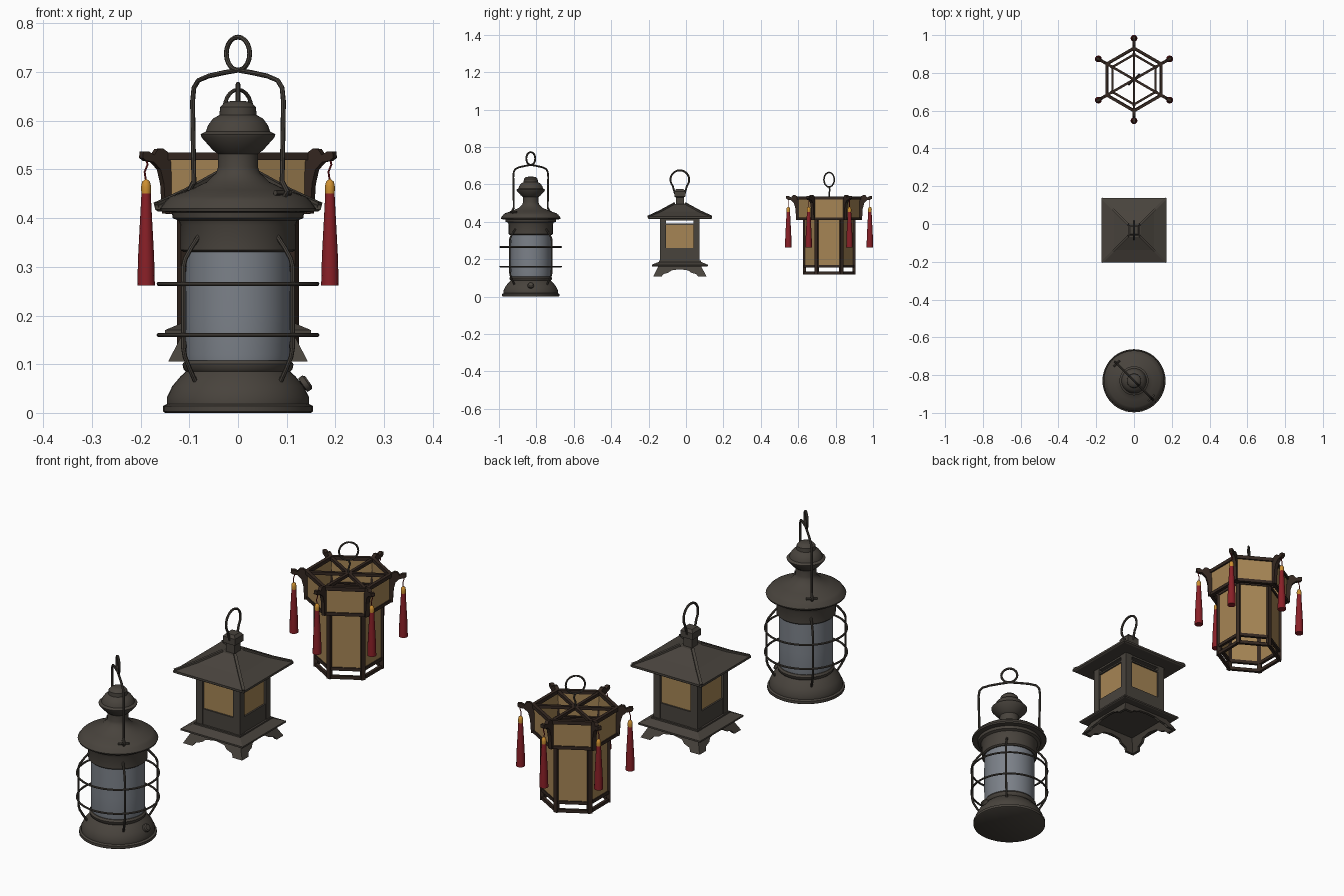
import bpy, bmesh
from math import pi, sin, cos, radians, sqrt
from mathutils import Vector, Matrix

if "Cube" in bpy.data.objects:
    bpy.data.objects.remove(bpy.data.objects["Cube"])

def mat(name, c):
    m = bpy.data.materials.new(name)
    m.diffuse_color = (*c, 1)
    m.use_nodes = True
    m.node_tree.nodes["Principled BSDF"].inputs["Base Color"].default_value = m.diffuse_color
    return m

METAL = mat("dark_bronze", (0.065, 0.056, 0.046))
WOOD = mat("dark_wood", (0.035, 0.021, 0.015))
PAPER = mat("amber_paper", (0.38, 0.235, 0.09))
GLASS = mat("grey_glass", (0.2, 0.22, 0.25))
RED = mat("red_silk", (0.25, 0.014, 0.02))
GOLD = mat("gold_bead", (0.6, 0.27, 0.03))

def add(name, mesh, m, loc, smooth):
    mesh.materials.append(m)
    ob = bpy.data.objects.new(name, mesh)
    bpy.context.collection.objects.link(ob)
    ob.location = loc
    if smooth:
        bpy.ops.object.select_all(action='DESELECT')
        ob.select_set(True)
        bpy.context.view_layer.objects.active = ob
        bpy.ops.object.shade_smooth_by_angle(angle=radians(38))
    return ob

def finish(name, bm, m, loc, smooth=False):
    bmesh.ops.remove_doubles(bm, verts=bm.verts, dist=1e-5)
    bmesh.ops.recalc_face_normals(bm, faces=bm.faces)
    me = bpy.data.meshes.new(name)
    bm.to_mesh(me)
    bm.free()
    return add(name, me, m, loc, smooth)

def lathe(bm, prof, n, phase=0.0, k=1.0, at=(0, 0)):
    rings = [[bm.verts.new((at[0] + r*k*cos(phase + 2*pi*i/n), at[1] + r*k*sin(phase + 2*pi*i/n), z))
              for i in range(n)] for r, z in prof]
    for a, b in zip(rings, rings[1:]):
        for i in range(n):
            bm.faces.new((a[i], a[(i+1) % n], b[(i+1) % n], b[i]))
    bm.faces.new(rings[0][::-1])
    bm.faces.new(rings[-1])

def square(bm, prof):
    lathe(bm, prof, 4, pi/4, sqrt(2))

def bar(bm, p, q, w, h):
    # rectangular beam from p to q, w across and h in the upright direction
    p, q = Vector(p), Vector(q)
    d = (q - p).normalized()
    side = d.cross(Vector((0, 0, 1)) if abs(d.z) < 0.99 else Vector((0, 1, 0))).normalized()
    up = side.cross(d)
    rot = Matrix((side, d, up)).transposed().to_4x4()
    size = Matrix.Diagonal((w, (q - p).length, h, 1))
    bmesh.ops.create_cube(bm, size=1, matrix=Matrix.Translation((p + q)/2) @ rot @ size)

def plate(bm, pts, offset):
    # closed outline extruded along an offset
    a = [bm.verts.new(p) for p in pts]
    b = [bm.verts.new(Vector(p) + Vector(offset)) for p in pts]
    bm.faces.new(a)
    bm.faces.new(b[::-1])
    for i in range(len(a)):
        j = (i + 1) % len(a)
        bm.faces.new((a[i], a[j], b[j], b[i]))

def wire(name, paths, r, m, loc):
    cu = bpy.data.curves.new(name, 'CURVE')
    cu.dimensions = '3D'
    cu.bevel_depth, cu.bevel_resolution, cu.use_fill_caps = r, 2, True
    for pts, cyc in paths:
        s = cu.splines.new('POLY')
        s.points.add(len(pts) - 1)
        s.use_cyclic_u = cyc
        for sp, p in zip(s.points, pts):
            sp.co = (*p, 1)
    tmp = bpy.data.objects.new("tmp", cu)
    me = bpy.data.meshes.new_from_object(tmp)
    bpy.data.objects.remove(tmp)
    return add(name, me, m, loc, True)

def polar(r, a, z):
    return Vector((r*cos(a), r*sin(a), z))

def arc(a, cz, r, t0, t1, n=20):
    # arc in the upright plane that points along angle a
    return [polar(r*cos(t0 + (t1-t0)*i/n), a, cz + r*sin(t0 + (t1-t0)*i/n)) for i in range(n + 1)]

# ---------- round storm lantern ----------
L1 = (0, -0.83, 0)
bm = bmesh.new()
lathe(bm, [(0.15, 0), (0.154, 0.003), (0.154, 0.014), (0.146, 0.018), (0.146, 0.032), (0.135, 0.055),
           (0.118, 0.075), (0.107, 0.085), (0.112, 0.09), (0.114, 0.1), (0.108, 0.108)], 40)
finish("storm_base", bm, METAL, L1, True)
bm = bmesh.new()
lathe(bm, [(0.105, 0.105), (0.107, 0.12), (0.108, 0.2), (0.107, 0.335)], 40)
finish("storm_glass", bm, GLASS, L1, True)
bm = bmesh.new()
lathe(bm, [(0.112, 0.33), (0.118, 0.335), (0.118, 0.385), (0.122, 0.395), (0.134, 0.4), (0.136, 0.412),
           (0.158, 0.414), (0.16, 0.42), (0.148, 0.437), (0.138, 0.445), (0.1, 0.458), (0.065, 0.474),
           (0.045, 0.493), (0.041, 0.505), (0.041, 0.532), (0.052, 0.54), (0.075, 0.566), (0.077, 0.572),
           (0.066, 0.578), (0.062, 0.59), (0.052, 0.604), (0.038, 0.612), (0.037, 0.628),
           (0.027, 0.638), (0.012, 0.641)], 40)
finish("storm_hood", bm, METAL, L1, True)

# wire guard
circle = lambda r, z: ([polar(r, 2*pi*i/48, z) for i in range(48)], True)
ribs = [([polar(r, pi/4 + k*pi/2, z) for r, z in ((0.112, 0.365), (0.135, 0.34), (0.153, 0.317), (0.159, 0.3),
         (0.159, 0.135), (0.154, 0.115), (0.14, 0.09), (0.124, 0.065))], False) for k in range(4)]
wire("storm_guard_rings", [circle(0.163, 0.265), circle(0.163, 0.16)], 0.0042, METAL, L1)
wire("storm_guard_ribs", ribs, 0.0048, METAL, L1)

# bail handle with top ring and hooked ends
A = -pi/4
half = [(0.128, 0.47), (0.13, 0.55), (0.132, 0.64), (0.128, 0.668), (0.115, 0.683), (0.085, 0.692), (0.04, 0.699)]
bail = [polar(r, A, z) for r, z in half] + [polar(0, A, 0.704)] + [polar(-r, A, z) for r, z in half[::-1]]
wire("storm_bail", [(bail, False), (arc(A, 0.738, 0.034, 0, 2*pi)[:-1], True)], 0.005, METAL, L1)
lugs = []
for s in (1, -1):
    out, side = polar(s, A, 0), polar(0.022, A + pi/2, 0)
    c = out*0.13
    lugs.append(([c - side + Vector((0, 0, 0.452)), c + side + Vector((0, 0, 0.452))], False))
    lugs.append(([out*0.128 + Vector((0, 0, 0.475)), out*0.143 + Vector((0, 0, 0.455)),
                  out*0.132 + Vector((0, 0, 0.44)), out*0.108 + Vector((0, 0, 0.452))], False))
wire("storm_bail_lugs", lugs, 0.0055, METAL, L1)
bm = bmesh.new()
lathe(bm, [(0.009, -0.03), (0.009, 0), (0.017, 0.002), (0.017, 0.012), (0.012, 0.016)], 16)
knob = finish("storm_fuel_cap", bm, METAL, (0.132, -0.83, 0.056), True)
knob.rotation_euler = (0, radians(55), 0)

# ---------- square pavilion lantern ----------
L2 = (0, -0.033, 0)
bm = bmesh.new()
square(bm, [(0.165, 0.414), (0.171, 0.418), (0.171, 0.427), (0.105, 0.455), (0.035, 0.494), (0.021, 0.494),
            (0.021, 0.53), (0.029, 0.534), (0.029, 0.562), (0.02, 0.574)])
for k in range(4):
    p = [polar(r*sqrt(2), pi/4 + k*pi/2, z) for r, z in ((0.168, 0.427), (0.105, 0.456), (0.03, 0.497))]
    bar(bm, p[0], p[1], 0.012, 0.01)
    bar(bm, p[1], p[2], 0.012, 0.01)
finish("pavilion_roof", bm, METAL, L2)
bm, pb, fb = bmesh.new(), bmesh.new(), bmesh.new()
foot = [(-0.143, 0.106), (-0.098, 0.106), (-0.088, 0.12), (-0.06, 0.128), (-0.045, 0.14), (0, 0.146)]
foot += [(-u, z) for u, z in foot[-2::-1]] + [(0.112, 0.166), (-0.112, 0.166)]
for k in range(4):
    R = Matrix.Rotation(k*pi/2, 3, 'Z')
    # body frame
    bar(bm, R @ Vector((0.09, 0.09, 0.18)), R @ Vector((0.09, 0.09, 0.418)), 0.033, 0.033)
    for z0, z1 in ((0.18, 0.26), (0.383, 0.39), (0.406, 0.418)):
        z = (z0 + z1)/2
        bar(bm, R @ Vector((-0.075, -0.093, z)), R @ Vector((0.075, -0.093, z)), 0.022, z1 - z0)
    bar(pb, R @ Vector((-0.075, -0.094, 0.322)), R @ Vector((0.075, -0.094, 0.322)), 0.006, 0.126)
    # flared bracket feet
    plate(fb, [R @ Vector((u, -(0.112 + (0.166 - z)*0.52), z)) for u, z in foot], R @ Vector((0, 0.012, 0)))
finish("pavilion_frame", bm, METAL, L2)
finish("pavilion_panels", pb, PAPER, L2)
finish("pavilion_feet", fb, METAL, L2)
bm = bmesh.new()
square(bm, [(0.145, 0.16), (0.15, 0.163), (0.15, 0.17), (0.112, 0.186), (0.112, 0.192), (0.1, 0.192)])
finish("pavilion_skirt", bm, METAL, L2)
loop = [polar(0.026, pi/2, 0.55)] + arc(pi/2, 0.625, 0.05, -0.7, pi + 0.7) + [polar(-0.026, pi/2, 0.55)]
wire("pavilion_handle", [(loop, False)], 0.005, METAL, L2)

# ---------- hexagonal palace lantern ----------
L3 = (0, 0.765, 0)
angles = [pi/6 + k*pi/3 for k in range(6)]
frame, paper, arms = bmesh.new(), bmesh.new(), bmesh.new()
cords, tassel, bead = [], bmesh.new(), bmesh.new()
arm = [(0.158, 0.41), (0.176, 0.41), (0.18, 0.47), (0.188, 0.5), (0.204, 0.515), (0.222, 0.518), (0.23, 0.524),
       (0.229, 0.537), (0.216, 0.537), (0.203, 0.53), (0.194, 0.542), (0.182, 0.543), (0.165, 0.532)]
for a in angles:
    b = a + pi/3
    # ring rails of upper crown and lower body
    for r, z, w, h in ((0.167, 0.527, 0.014, 0.016), (0.164, 0.416, 0.014, 0.014), (0.132, 0.418, 0.012, 0.014),
                       (0.132, 0.163, 0.012, 0.014), (0.132, 0.126, 0.012, 0.014)):
        bar(frame, polar(r, a, z), polar(r, b, z), w, h)
    bar(paper, polar(0.165, a, 0.471), polar(0.165, b, 0.471), 0.004, 0.1)
    bar(paper, polar(0.132, a, 0.29), polar(0.132, b, 0.29), 0.004, 0.25)
    # body posts and spokes
    t = Matrix.Translation(polar(0.132, a, 0.272)) @ Matrix.Rotation(a, 4, 'Z')
    bmesh.ops.create_cube(frame, size=1, matrix=t @ Matrix.Diagonal((0.016, 0.018, 0.306, 1)))
    bar(frame, polar(0, a, 0.525), polar(0.17, a, 0.525), 0.013, 0.013)
    bar(frame, polar(0.128, a, 0.417), polar(0.165, a, 0.417), 0.011, 0.011)
    # curled corner arms
    w = polar(0.008, a + pi/2, 0)
    plate(arms, [polar(r, a, z) - w for r, z in arm], w*2)
    # tassels
    c = polar(0.218, a, 0)
    lathe(tassel, [(0.018, 0.262), (0.0165, 0.32), (0.0095, 0.452)], 14, at=c.xy)
    lathe(bead, [(0.0095, 0.45), (0.0105, 0.464), (0.008, 0.475), (0.002, 0.48)], 14, at=c.xy)
    cords.append(([c + Vector((0.003*s, 0, z)) for s, z in ((0, 0.525), (1, 0.51), (-1, 0.495), (0, 0.475))], False))
finish("palace_frame", frame, WOOD, L3)
finish("palace_panels", paper, PAPER, L3)
finish("palace_corner_arms", arms, WOOD, L3)
finish("palace_tassels", tassel, RED, L3, True)
finish("palace_tassel_beads", bead, GOLD, L3, True)
wire("palace_tassel_cords", cords, 0.002, RED, L3)
# hanging hook
hook = [polar(0, 0, 0.525), polar(0, 0, 0.55), polar(0.006, pi/4, 0.57), polar(0, 0, 0.586)]
wire("palace_hook", [(hook, False), (arc(pi/4, 0.625, 0.039, 0, 2*pi)[:-1], True)], 0.004, METAL, L3)
